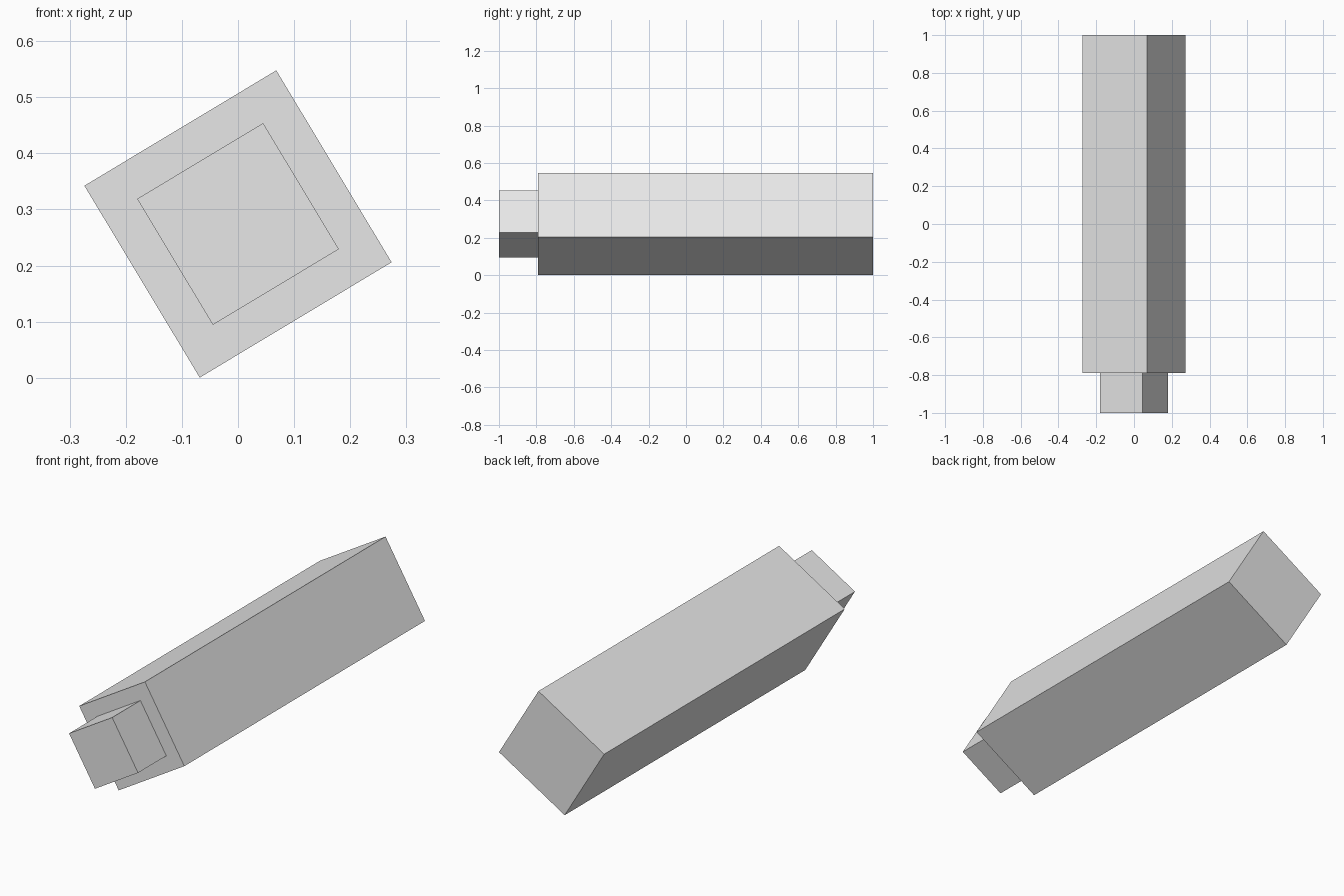
import bpy
import math

cube = bpy.data.objects.get("Cube")
if cube:
    bpy.data.objects.remove(cube, do_unlink=True)

grey = bpy.data.materials.new("light_grey")
grey.use_nodes = True
colour = (0.8, 0.8, 0.8, 1)
grey.diffuse_color = colour
grey.node_tree.nodes["Principled BSDF"].inputs["Base Color"].default_value = colour

TILT = math.radians(31)
AXIS_HEIGHT = 0.274


def square_bar(name, side, y_front, y_back):
    """Square bar along y, rolled about its long axis."""
    bpy.ops.mesh.primitive_cube_add(
        size=1,
        location=(0, (y_front + y_back) / 2, AXIS_HEIGHT),
        rotation=(0, TILT, 0),
    )
    bar = bpy.context.object
    bar.name = name
    bar.scale = (side, y_back - y_front, side)
    # The roll raises the left-hand upper edge
    bar.rotation_euler.y = -TILT
    bar.data.materials.append(grey)
    return bar


# Long main body and the smaller plug on its front end
square_bar("main_body", 0.399, -0.79, 1.0)
square_bar("front_plug", 0.262, -1.0, -0.79)
